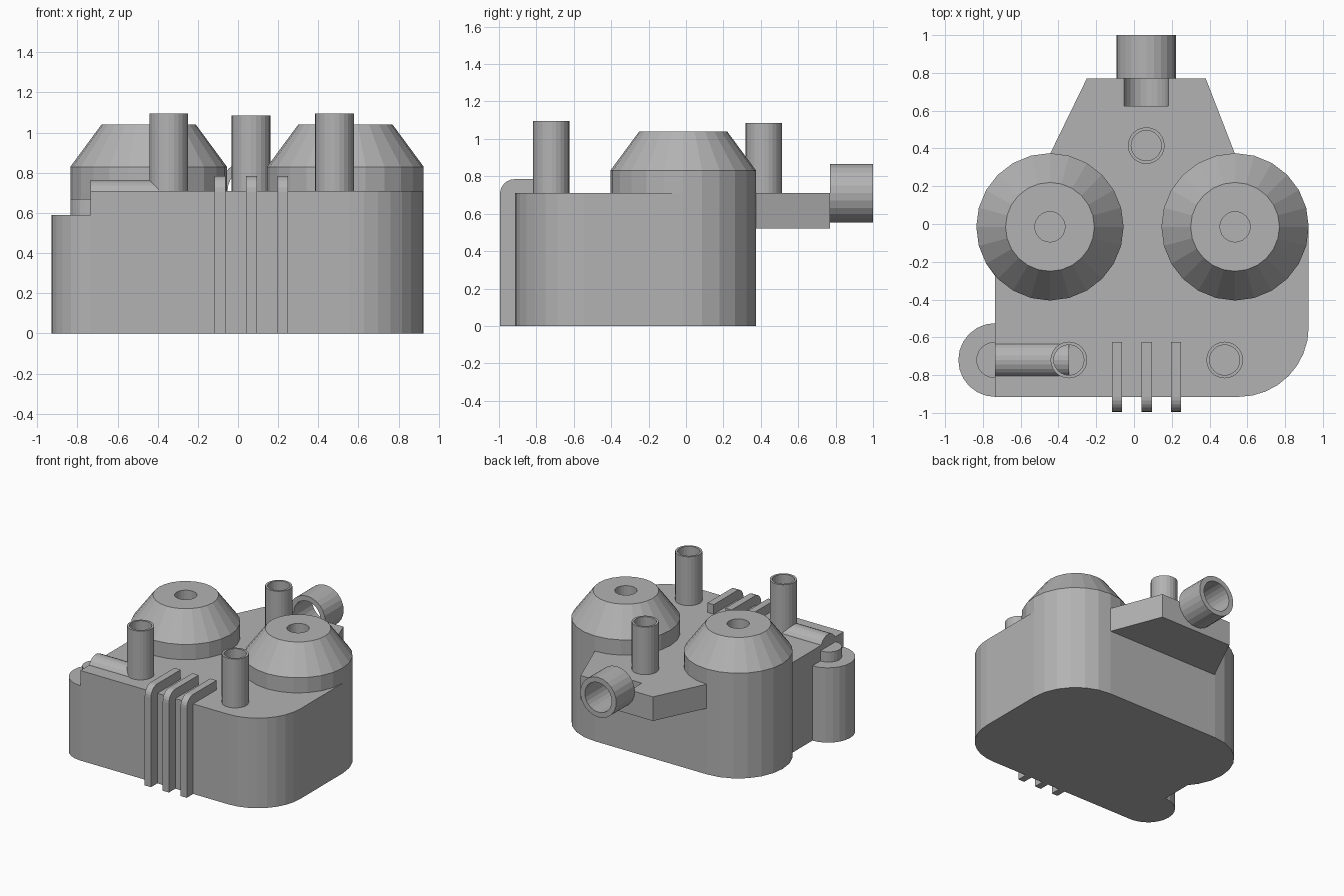
import bpy, bmesh, math
from mathutils import Matrix, Vector

cube = bpy.data.objects.get("Cube")
if cube:
    bpy.data.objects.remove(cube)

grey = bpy.data.materials.new("plain_grey")
grey.use_nodes = True
grey.diffuse_color = (0.45, 0.45, 0.45, 1)
grey.node_tree.nodes["Principled BSDF"].inputs["Base Color"].default_value = grey.diffuse_color

SEGS = 24
TOP = 0.71


def finish(name, bm, matrix=None):
    if matrix:
        bm.transform(matrix)
    bmesh.ops.recalc_face_normals(bm, faces=bm.faces)
    mesh = bpy.data.meshes.new(name)
    bm.to_mesh(mesh)
    bm.free()
    mesh.materials.append(grey)
    obj = bpy.data.objects.new(name, mesh)
    bpy.context.collection.objects.link(obj)
    return obj


def prism(name, outline, low, high, matrix=None):
    """Extrude a flat outline from low to high."""
    bm = bmesh.new()
    face = bm.faces.new([bm.verts.new((x, y, low)) for x, y in outline])
    ext = bmesh.ops.extrude_face_region(bm, geom=[face])
    verts = [v for v in ext["geom"] if isinstance(v, bmesh.types.BMVert)]
    bmesh.ops.translate(bm, verts=verts, vec=(0, 0, high - low))
    return finish(name, bm, matrix)


def lathe(name, profile, matrix, closed=False):
    """Turn a (radius, height) profile; open profiles are capped."""
    bm = bmesh.new()
    rings = [[bm.verts.new((r * math.cos(a), r * math.sin(a), z))
              for a in (math.tau * i / SEGS for i in range(SEGS))] for r, z in profile]
    pairs = list(zip(rings, rings[1:]))
    if closed:
        pairs.append((rings[-1], rings[0]))
    else:
        bm.faces.new(rings[0])
        bm.faces.new(rings[-1])
    for a, b in pairs:
        for i in range(SEGS):
            j = (i + 1) % SEGS
            bm.faces.new((a[i], a[j], b[j], b[i]))
    return finish(name, bm, matrix)


def tube(name, outer, inner, low, high, matrix):
    return lathe(name, [(outer, low), (outer, high), (inner, high), (inner, low)], matrix, True)


def at(x, y, z=0):
    return Matrix.Translation((x, y, z))


def arc(cx, cy, r, start, end, steps):
    angles = [math.radians(start + (end - start) * i / steps) for i in range(steps + 1)]
    return [(cx + r * math.cos(a), cy + r * math.sin(a)) for a in angles]


# Main body
LEFT_X, RIGHT_X, BOSS_Y, BOSS_R = -0.445, 0.535, -0.015, 0.39
outline = [(-0.735, -0.915)]
outline += arc(0.555, -0.545, 0.37, -90, 0, 8)
outline += arc(RIGHT_X, BOSS_Y, BOSS_R, 0, 90, 6)
outline += arc(LEFT_X, BOSS_Y, BOSS_R, 90, 210, 8)
outline.append((-0.735, -0.276))
prism("body", outline, 0, TOP)

# Tapered bosses with a blind hole
for side, x in (("right", LEFT_X), ("left", RIGHT_X)):
    lathe(side + "_boss", [(BOSS_R, 0), (BOSS_R, 0.83), (0.235, 1.04),
                           (0.08, 1.04), (0.08, TOP)], at(x, BOSS_Y))

# Corner lug and its stepped pin
CORNER_Y = -0.72
lathe("corner_lug", [(0.195, 0), (0.195, 0.59)], at(-0.735, CORNER_Y))
lathe("lug_pin", [(0.095, 0.55), (0.095, 0.67)], at(-0.74, CORNER_Y))

# Horizontal pipe half sunk in the top
along_x = Matrix.Rotation(math.pi / 2, 4, "Y")
lathe("top_pipe", [(0.095, 0), (0.095, 0.39)], at(-0.735, CORNER_Y, 0.67) @ along_x)

# Upright pipes
for name, x, y, high in (("front_right_pipe", -0.345, CORNER_Y, 1.095),
                         ("front_left_pipe", 0.48, CORNER_Y, 1.095),
                         ("back_pipe", 0.065, 0.415, 1.085)):
    tube(name, 0.097, 0.08, TOP, high, at(x, y))

# Rear flange with a groove leading into the nozzle
flange = prism("rear_flange", [(LEFT_X, 0.37), (RIGHT_X, 0.37), (0.38, 0.77), (-0.25, 0.77)],
               0.52, TOP)
along_y = at(0.065, 0, TOP) @ Matrix.Rotation(-math.pi / 2, 4, "X")
cutter = lathe("groove_cutter", [(0.117, 0.625), (0.117, 0.9)], along_y)
cutter.hide_render = True
cut = flange.modifiers.new("groove", "BOOLEAN")
cut.operation = "DIFFERENCE"
cut.solver = "EXACT"
cut.object = cutter
bpy.context.view_layer.objects.active = flange
bpy.ops.object.modifier_apply(modifier=cut.name)
bpy.data.objects.remove(cutter)
tube("rear_nozzle", 0.157, 0.117, 0.77, 1.0, along_y)

# Front ribs wrapping over the top edge
rib = [(-0.625, 0), (-0.625, 0.785)] + arc(-0.915, 0.705, 0.08, 90, 180, 6) + [(-0.995, 0)]
upright = Matrix(((0, 0, 1, 0), (1, 0, 0, 0), (0, 1, 0, 0), (0, 0, 0, 1)))
for name, x in (("right", -0.09), ("middle", 0.067), ("left", 0.223)):
    prism(name + "_rib", rib, x - 0.027, x + 0.027, upright)
